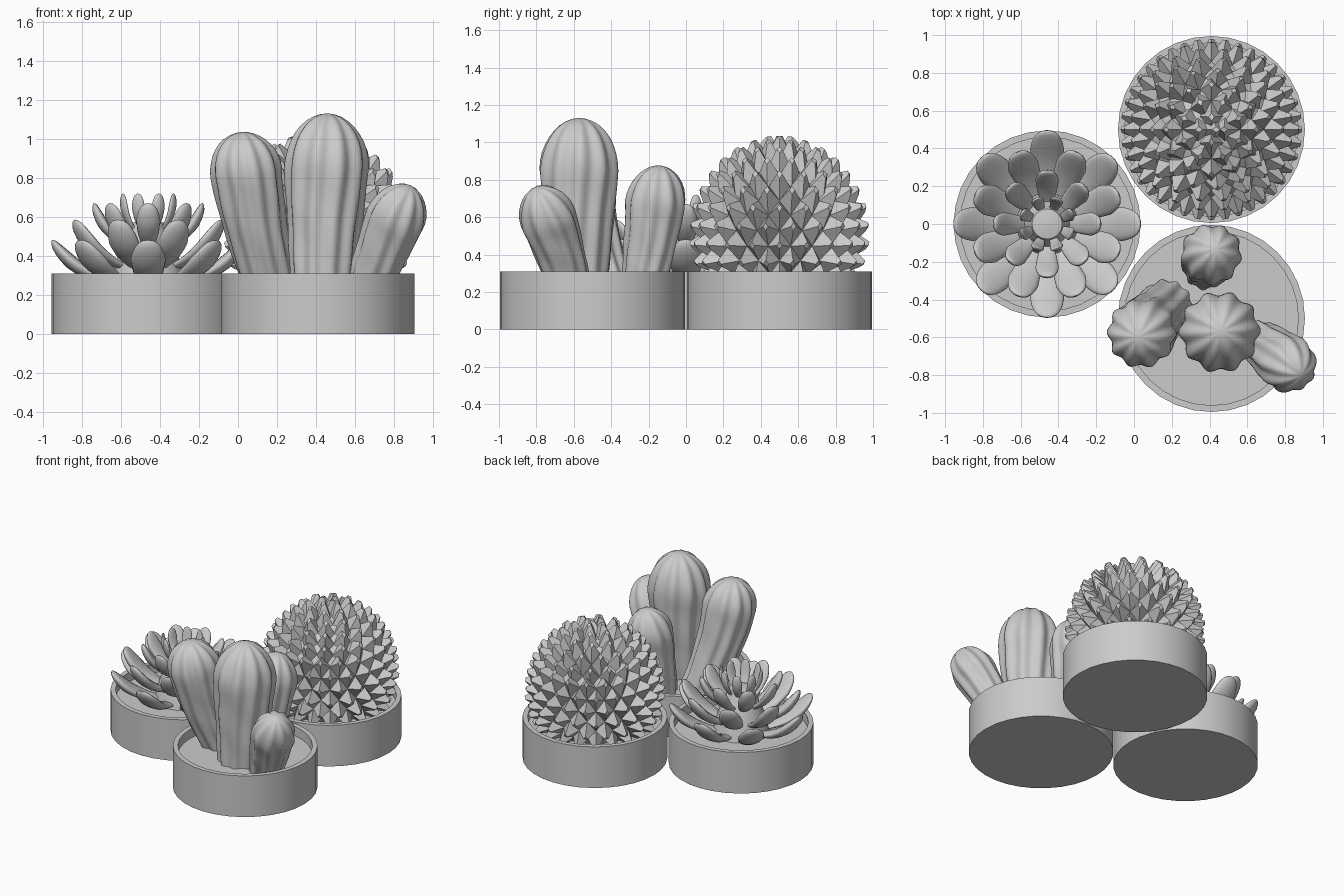
import bpy, bmesh
from math import sin, cos, pi, tau, radians, sqrt
from mathutils import Vector

if "Cube" in bpy.data.objects:
    bpy.data.objects.remove(bpy.data.objects["Cube"])

POTS = {"rosette": (-0.46, 0.0), "globe": (0.41, 0.5), "column": (0.41, -0.5)}
SOIL = 0.24


def finish(bm, name, angle=40):
    bmesh.ops.recalc_face_normals(bm, faces=bm.faces)
    mesh = bpy.data.meshes.new(name)
    bm.to_mesh(mesh)
    bm.free()
    ob = bpy.data.objects.new(name, mesh)
    bpy.context.collection.objects.link(ob)
    bpy.ops.object.select_all(action='DESELECT')
    ob.select_set(True)
    bpy.context.view_layer.objects.active = ob
    bpy.ops.object.shade_smooth_by_angle(angle=radians(angle))
    return ob


def loft(bm, rings):
    """Skin a list of closed rings of points and cap both ends."""
    vs = [[bm.verts.new(p) for p in r] for r in rings]
    n = len(vs[0])
    for a, b in zip(vs, vs[1:]):
        for i in range(n):
            j = (i + 1) % n
            bm.faces.new((a[i], a[j], b[j], b[i]))
    bm.faces.new(vs[0])
    bm.faces.new(vs[-1])


def circle(x, y, z, r, n=32):
    return [(x + r * cos(tau * i / n), y + r * sin(tau * i / n), z) for i in range(n)]


def interp(table, t):
    for (a, va), (b, vb) in zip(table, table[1:]):
        if t <= b:
            return va + (vb - va) * (t - a) / (b - a)
    return table[-1][1]


# Pots: outer wall, thin rim, recessed soil
for kind, (px, py) in POTS.items():
    bm = bmesh.new()
    profile = [(0.495, 0), (0.495, 0.31), (0.46, 0.31), (0.46, SOIL)]
    loft(bm, [circle(px, py, z, r) for r, z in profile])
    finish(bm, kind + "_pot")


# Ribbed columns: swept along a bent spine, widening upward to a domed tip
def column(name, base, mid, top, radius, ribs, phase):
    base, mid, top = Vector(base), Vector(mid), Vector(top)
    length = (top - base).length
    dome = 1 - radius * 1.15 / length
    ts = [dome * i / 14 for i in range(14)]
    ts += [dome + (1 - dome) * sin(pi / 2 * i / 9) for i in range(9)] + [0.9995]
    seg, rings = ribs * 8, []
    for t in ts:
        c = base * (1 - t) ** 2 + mid * 2 * t * (1 - t) + top * t * t
        tan = ((mid - base) * (1 - t) + (top - mid) * t).normalized()
        u = Vector((0, 1, 0)).cross(tan).normalized()
        v = tan.cross(u)
        f = interp([(0, 0.74), (0.3, 0.84), (0.6, 0.95), (dome, 1.0), (1, 1.0)], t)
        if t > dome:
            f *= sqrt(max(0, 1 - ((t - dome) / (1 - dome)) ** 2))
        ring = []
        for i in range(seg):
            a = tau * i / seg
            k = a * ribs + phase + 0.6 * sin(5 * t + phase)
            r = radius * f * (0.95 + 0.055 * cos(k) + 0.012 * sin(17 * t + 3 * a))
            ring.append(c + u * r * cos(a) + v * r * sin(a))
        rings.append(ring)
    bm = bmesh.new()
    loft(bm, rings)
    finish(bm, name, 60)


column("tall_column", (0.43, -0.58, 0.22), (0.45, -0.57, 0.6), (0.46, -0.57, 1.13), 0.217, 10, 0)
column("left_column", (0.18, -0.42, 0.22), (0.05, -0.57, 0.62), (0.02, -0.6, 1.035), 0.185, 10, 1)
column("back_column", (0.375, -0.23, 0.22), (0.39, -0.18, 0.5), (0.43, -0.135, 0.875), 0.163, 9, 2)
column("small_column", (0.665, -0.62, 0.22), (0.74, -0.68, 0.45), (0.885, -0.8, 0.755), 0.155, 9, 3)


# Globe cactus: oval core covered in staggered rows of blunt diamond spikes
gx, gy = POTS["globe"]
GC = Vector((gx, gy, 0.52))


def shell(lat, lon, k=0.0):
    return GC + Vector(((0.39 + k) * cos(lat) * cos(lon),
                        (0.39 + k) * cos(lat) * sin(lon),
                        (0.425 + k) * sin(lat)))


bm = bmesh.new()
loft(bm, [[shell(radians(d), tau * i / 40) for i in range(40)]
          for d in list(range(-42, 90, 6)) + [89.5]])
finish(bm, "globe_core")

bm = bmesh.new()
ROWS, LOW = 11, radians(-33)
step = (pi / 2 - LOW) / ROWS
for row in range(ROWS + 1):
    lat = LOW + row * step
    n = max(1, round(22 * cos(lat)))
    if lat < radians(30):
        n = 20
    for i in range(n):
        lon = tau * (i + 0.5 * (row % 2)) / n
        mid = shell(lat, lon)
        out = (mid - GC).normalized()
        side = Vector((-sin(lon), cos(lon), 0))
        up = out.cross(side)
        w = min(0.078, 0.39 * cos(lat) * tau / n * 0.58) if n > 1 else 0.07
        h = 0.4 * step * 1.15
        foot = [mid + side * w, mid + up * h, mid - side * w, mid - up * h]
        foot = [p - out * 0.02 for p in foot]
        tip = mid + out * 0.09 + up * 0.025
        tw, th = 0.015, 0.022
        head = [tip + side * tw, tip + up * th, tip - side * tw, tip - up * th - out * 0.012]
        loft(bm, [foot, head])
finish(bm, "globe_spikes", 20)


# Rosette succulent: rings of thick, upturned leaves around a small core
rx, ry = POTS["rosette"]
WIDTH = [(0, 0.35), (0.2, 0.55), (0.45, 0.85), (0.7, 1.0), (0.85, 0.88),
         (0.94, 0.62), (0.985, 0.33), (1, 0.03)]


def leaf(bm, ang, r0, z0, r1, z1, width, thick):
    d = Vector((cos(ang), sin(ang), 0))
    side = Vector((-sin(ang), cos(ang), 0))
    a = Vector((rx, ry, z0)) + d * r0
    b = Vector((rx, ry, z1)) + d * r1
    axis = (b - a).normalized()
    nrm = axis.cross(side)
    if nrm.z < 0:
        nrm = -nrm
    rings = []
    for t in (0, 0.15, 0.3, 0.45, 0.6, 0.7, 0.8, 0.88, 0.94, 0.98, 1):
        f = interp(WIDTH, t)
        c = a.lerp(b, t) - nrm * 0.1 * (b - a).length * sin(pi * t)
        ring = []
        for i in range(16):
            q = tau * i / 16
            ring.append(c + side * width * f * cos(q)
                        + nrm * thick * f * sin(q) * (1.0 if sin(q) < 0 else 0.6))
        rings.append(ring)
    loft(bm, rings)


# name, angle offset, base radius/height, tip radius/height, half width, half thickness
LAYERS = [("outer", 0, 0.10, 0.25, 0.495, 0.48, 0.09, 0.045),
          ("second", 0.5, 0.07, 0.32, 0.41, 0.585, 0.083, 0.043),
          ("third", 0, 0.05, 0.42, 0.28, 0.67, 0.062, 0.036),
          ("inner", 0.5, 0.05, 0.50, 0.14, 0.72, 0.036, 0.02)]
for name, off, r0, z0, r1, z1, w, th in LAYERS:
    bm = bmesh.new()
    for i in range(8):
        leaf(bm, tau * (i + off) / 8, r0, z0, r1, z1, w, th)
    finish(bm, name + "_leaves", 60)

bm = bmesh.new()
core = [(0.2, 0.23), (0.17, 0.36), (0.12, 0.48), (0.08, 0.57), (0.03, 0.58)]
loft(bm, [circle(rx, ry, z, r, 16) for r, z in core])
finish(bm, "rosette_core")
